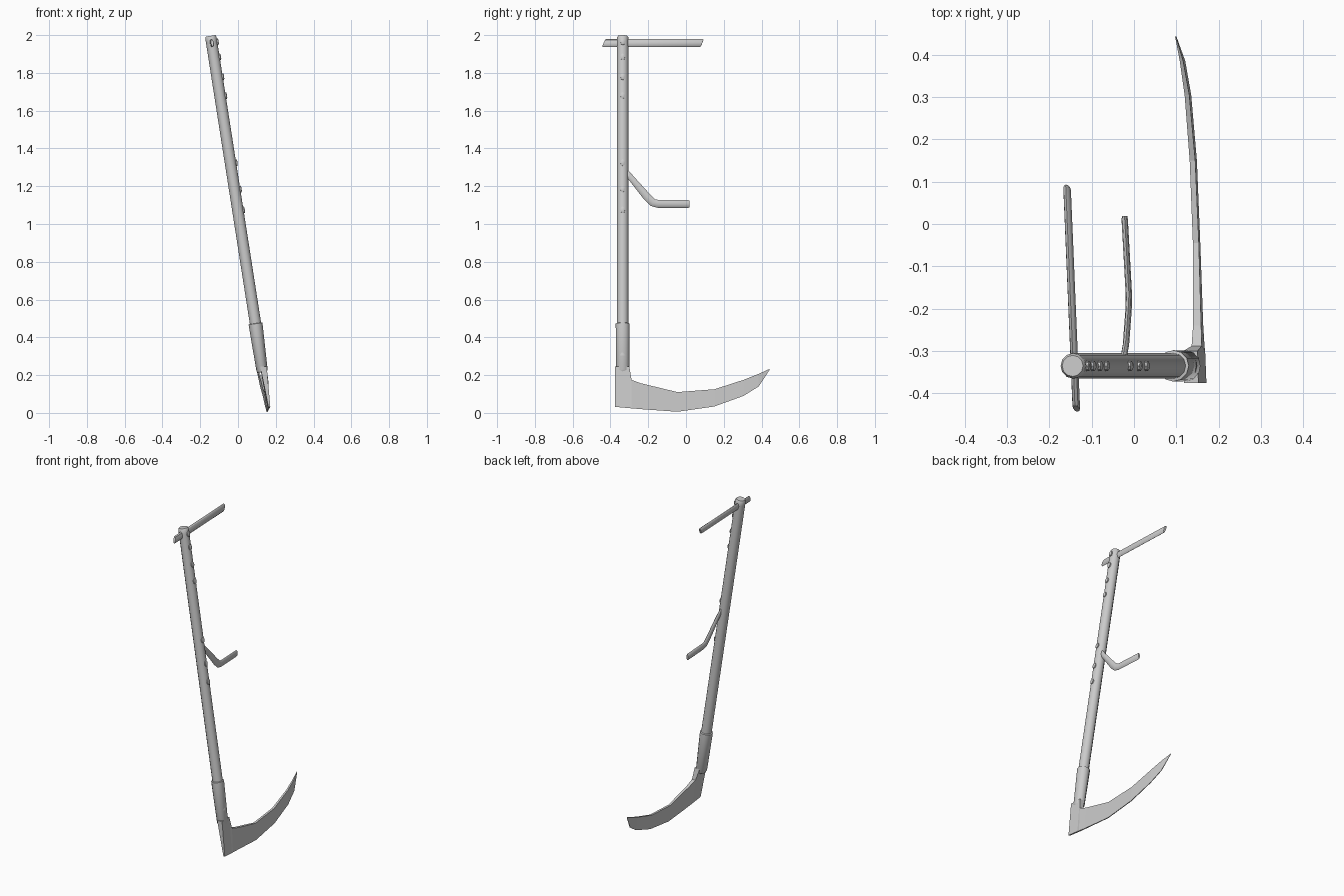
import bpy, math
from mathutils import Vector

if "Cube" in bpy.data.objects:
    bpy.data.objects.remove(bpy.data.objects["Cube"])


def loft(name, rings, smooth=True):
    """Skin a list of equal-sized closed rings and cap both ends."""
    n = len(rings[0])
    verts = [tuple(p) for r in rings for p in r]
    faces = [(i * n + j, i * n + (j + 1) % n, (i + 1) * n + (j + 1) % n, (i + 1) * n + j)
             for i in range(len(rings) - 1) for j in range(n)]
    faces.append(tuple(reversed(range(n))))
    faces.append(tuple(range((len(rings) - 1) * n, len(rings) * n)))
    me = bpy.data.meshes.new(name)
    me.from_pydata(verts, [], faces)
    ob = bpy.data.objects.new(name, me)
    bpy.context.collection.objects.link(ob)
    bpy.ops.object.select_all(action='DESELECT')
    ob.select_set(True)
    bpy.context.view_layer.objects.active = ob
    bpy.ops.object.mode_set(mode='EDIT')
    bpy.ops.mesh.select_all(action='SELECT')
    bpy.ops.mesh.normals_make_consistent(inside=False)
    bpy.ops.object.mode_set(mode='OBJECT')
    if smooth:
        bpy.ops.object.shade_smooth_by_angle(angle=math.radians(35))
    return ob


def oval(center, u, v, n):
    c = Vector(center)
    return [c + u * math.cos(2 * math.pi * k / n) + v * math.sin(2 * math.pi * k / n)
            for k in range(n)]


# Leaning pole axis and its perpendicular frame
Y0, SLOPE = -0.335, 0.156
axis = Vector((-SLOPE, 0, 1)).normalized()
side = Vector((axis.z, 0, -axis.x))
Y = Vector((0, 1, 0))


def on_pole(z):
    return Vector((-0.144 + SLOPE * (1.99 - z), Y0, z))


# Pole with slightly rounded top
loft("pole", [oval(on_pole(z), side * r, Y * r, 12) for z, r in
              [(0.3, 0.030), (1.2, 0.030), (1.965, 0.030), (1.988, 0.030), (1.996, 0.025)]])

# Collar clamping the blade to the pole
loft("collar", [oval(on_pole(z) + Vector((dx, 0, 0)), side * a, Y * b, 12) for z, dx, a, b in
                [(0.474, 0, 0.031, 0.031), (0.472, 0, 0.037, 0.037),
                 (0.225, -0.004, 0.030, 0.036), (0.215, -0.004, 0.024, 0.031)]])

# Blade: y, bottom x/z, top x/z, bottom and top thickness
stations = [
    (-0.375, 0.166, 0.032, 0.135, 0.245, 0.010, 0.034),
    (-0.300, 0.163, 0.025, 0.133, 0.245, 0.010, 0.034),
    (-0.288, 0.162, 0.024, 0.148, 0.175, 0.009, 0.024),
    (-0.240, 0.160, 0.020, 0.149, 0.157, 0.007, 0.019),
    (-0.045, 0.154, 0.006, 0.146, 0.110, 0.005, 0.014),
    (0.150, 0.146, 0.034, 0.138, 0.125, 0.005, 0.013),
    (0.305, 0.133, 0.090, 0.125, 0.175, 0.004, 0.011),
    (0.385, 0.119, 0.140, 0.112, 0.207, 0.004, 0.008),
    (0.443, 0.099, 0.228, 0.098, 0.233, 0.002, 0.002),
]
loft("blade", [[(xb - tb / 2, y, zb), (xb + tb / 2, y, zb), (xt + tt / 2, y, zt), (xt - tt / 2, y, zt)]
               for y, xb, zb, xt, zt, tb, tt in stations], smooth=False)

# Top handle: flat oval bar with slanted ends, passing through the pole
tall = axis * 0.022 + Y * 0.009
bar = []
for y, s in [(-0.436, 0.8), (-0.43, 1), (0.08, 1), (0.086, 0.8)]:
    x = -0.136 - 0.042 * (y + 0.44)
    bar.append(oval((x, y, 1.958), side * 0.009 * s, tall * s, 8))
loft("top_handle", bar)

# Bent middle handle
path = [Vector(p) for p in [(-0.026, -0.325, 1.283), (-0.019, -0.285, 1.237), (-0.013, -0.205, 1.142),
                            (-0.012, -0.175, 1.113), (-0.013, -0.15, 1.107), (-0.022, 0.012, 1.106),
                            (-0.022, 0.019, 1.106)]]
rings = []
for i, p in enumerate(path):
    t = (path[min(i + 1, len(path) - 1)] - path[max(i - 1, 0)]).normalized()
    up = Vector((1, 0, 0)).cross(t).normalized()
    s = 0.8 if i == len(path) - 1 else 1
    h = 0.016 if i < 2 else 0.021
    rings.append(oval(p, Vector((1, 0, 0)) * 0.0075 * s, up * h * s, 8))
loft("middle_handle", rings)

# Oval studs along the side of the pole
for k, z in enumerate([1.96, 1.88, 1.775, 1.675, 1.32, 1.18, 1.07]):
    base = on_pole(z)
    loft(f"stud_{k + 1}", [oval(base + side * d, Y * 0.012 * s, axis * 0.018 * s, 8)
                           for d, s in [(0.022, 1), (0.034, 1), (0.037, 0.6)]])
